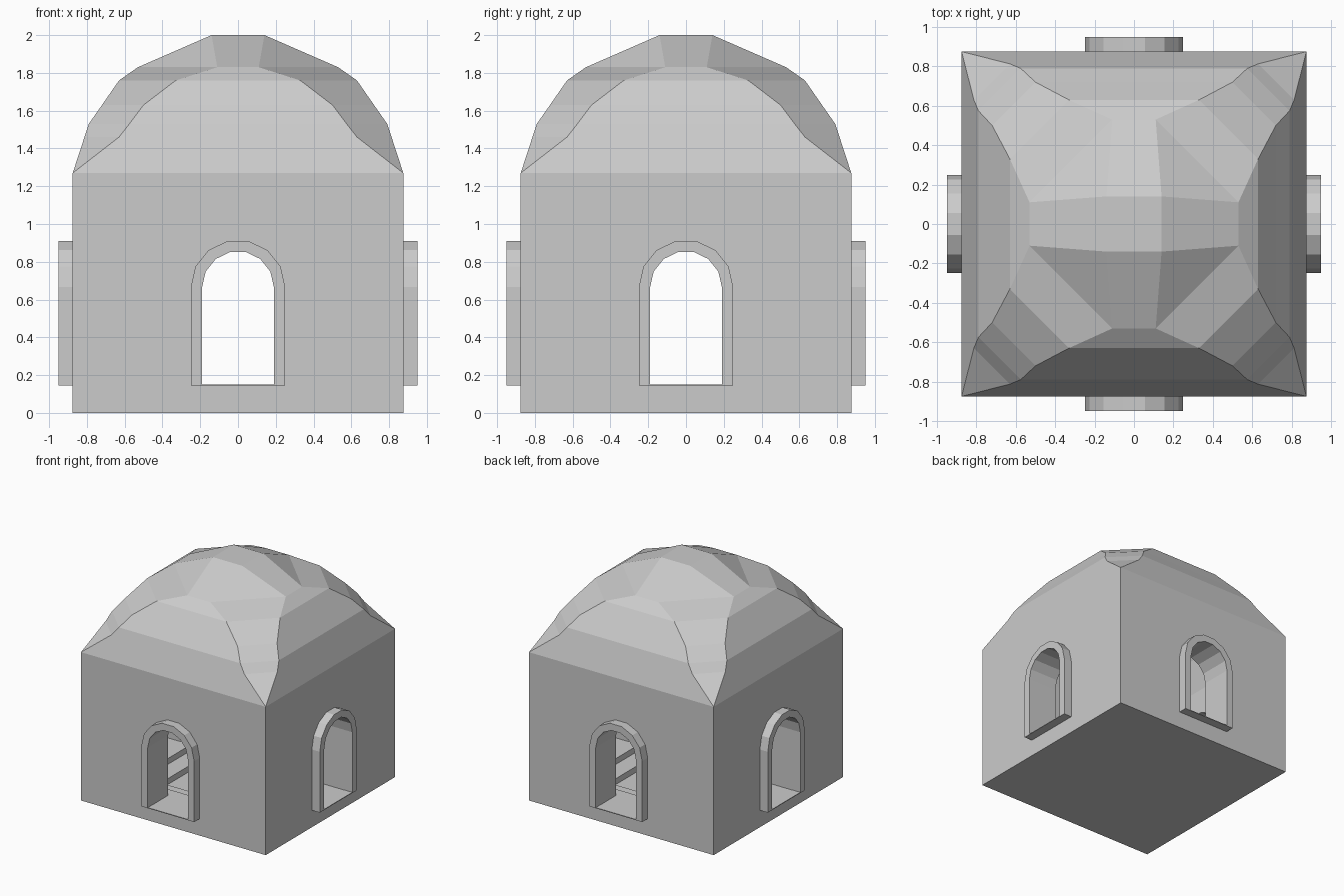
import bpy, bmesh, math
from mathutils import Matrix

if "Cube" in bpy.data.objects:
    bpy.data.objects.remove(bpy.data.objects["Cube"])

HALF, INNER = 0.875, 0.68       # outer and inner wall half widths
BASE = 0.15                     # top of the plinth


def finish(name, bm):
    bmesh.ops.remove_doubles(bm, verts=bm.verts, dist=1e-4)
    bmesh.ops.recalc_face_normals(bm, faces=bm.faces)
    mesh = bpy.data.meshes.new(name)
    bm.to_mesh(mesh)
    bm.free()
    obj = bpy.data.objects.new(name, mesh)
    bpy.context.collection.objects.link(obj)
    return obj


def loft(name, levels):
    """Stack eight-sided rings given as (z, reach, half length of side)."""
    bm = bmesh.new()
    rings = []
    for z, a, b in levels:
        pts = [(a, -b), (a, b), (b, a), (-b, a), (-a, b), (-a, -b), (-b, -a), (b, -a)]
        rings.append([bm.verts.new((x, y, z)) for x, y in pts])
    for lo, hi in zip(rings, rings[1:]):
        for i in range(8):
            j = (i + 1) % 8
            bm.faces.new((lo[i], lo[j], hi[j], hi[i]))
    bm.faces.new(rings[0])
    bm.faces.new(rings[-1])
    return finish(name, bm)


def arch(r, bottom, spring=0.666, segs=7):
    """Round-headed arch outline in the xz plane."""
    head = [(r * math.cos(math.pi * i / segs), spring + r * math.sin(math.pi * i / segs))
            for i in range(segs + 1)]
    return [(r, bottom)] + head + [(-r, bottom)]


def add_rows(bm, pts, y):
    return [bm.verts.new((x, y, z)) for x, z in pts]


# Plinth with a stepped sunken floor inside
loft("plinth", [(z, r, r) for r, z in
                [(HALF, 0), (HALF, BASE), (0.58, BASE), (0.58, 0.10), (0.43, 0.10), (0.43, 0.05)]])

# Hollow walls and faceted dome: inside surface downwards, outside surface upwards
dome = [(1.27, HALF, HALF), (1.46, 0.813, 0.63), (1.53, 0.79, 0.575), (1.63, 0.72, 0.50),
        (1.76, 0.63, 0.33), (1.83, 0.53, 0.11), (2.0, 0.14, 0.14)]
k = INNER / HALF
inside = [(z - 0.2, a * k, b * k) for z, a, b in reversed(dome)]
shell = loft("walls_and_dome",
             inside + [(BASE, INNER, INNER), (BASE, HALF, HALF)] + dome)

# Arched passages cut straight through in both directions
for angle in (0, math.pi / 2):
    bm = bmesh.new()
    rows = [add_rows(bm, arch(0.22, 0.05), y) for y in (-1.2, 1.2)]
    n = len(rows[0])
    for i in range(n):
        j = (i + 1) % n
        bm.faces.new((rows[0][i], rows[0][j], rows[1][j], rows[1][i]))
    bm.faces.new(rows[0])
    bm.faces.new(rows[1])
    bm.transform(Matrix.Rotation(angle, 4, 'Z'))
    cutter = finish("passage_cutter", bm)
    cutter.hide_render = True
    mod = shell.modifiers.new("passage", 'BOOLEAN')
    mod.operation = 'DIFFERENCE'
    mod.solver = 'EXACT'
    mod.object = cutter
    bpy.context.view_layer.objects.active = shell
    bpy.ops.object.modifier_apply(modifier=mod.name)
    bpy.data.objects.remove(cutter)

# Projecting door frames with thin thresholds, one per side
for i, side in enumerate(("front", "right", "back", "left")):
    turn = Matrix.Rotation(i * math.pi / 2, 4, 'Z')
    bm = bmesh.new()
    loops = [add_rows(bm, arch(r, BASE), y)
             for r, y in ((0.19, -0.95), (0.25, -0.95), (0.25, -0.675), (0.19, -0.675))]
    for a, b in zip(loops, loops[1:] + loops[:1]):
        for p in range(len(a) - 1):
            bm.faces.new((a[p], a[p + 1], b[p + 1], b[p]))
    for end in (0, -1):
        bm.faces.new([row[end] for row in loops])
    bm.transform(turn)
    finish(side + "_door_frame", bm)

    bm = bmesh.new()
    bmesh.ops.create_cube(bm, size=1, matrix=turn @ Matrix.Translation((0, -0.91, BASE - 0.002))
                          @ Matrix.Diagonal((0.5, 0.08, 0.006, 1)))
    finish(side + "_threshold", bm)
